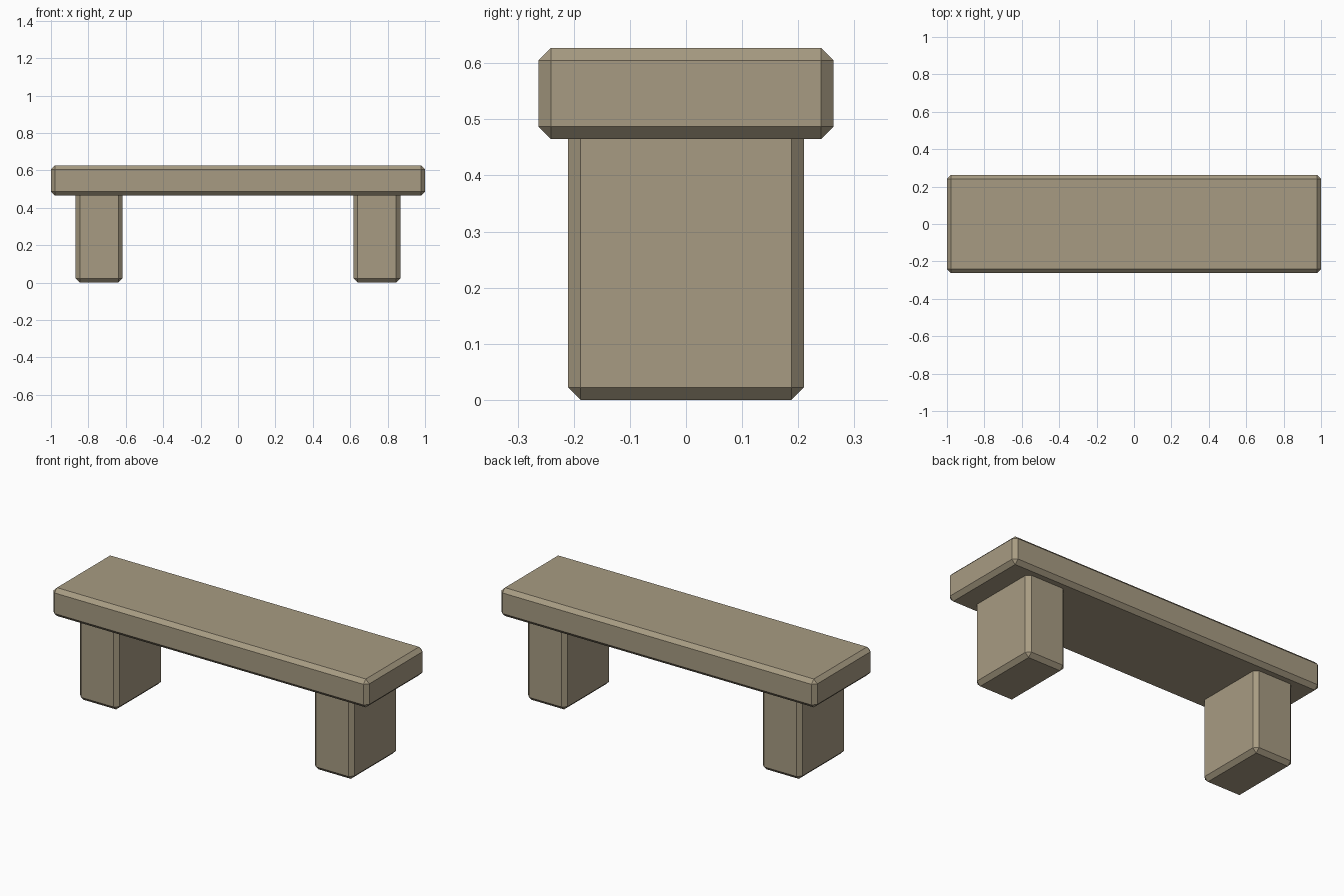
import bpy
import bmesh

# Remove the default cube
cube = bpy.data.objects.get("Cube")
if cube:
    bpy.data.objects.remove(cube, do_unlink=True)

CHAMFER = 0.022

# Single stone colour
stone = bpy.data.materials.new("warm_stone")
stone.use_nodes = True
colour = (0.39, 0.33, 0.225, 1.0)
stone.diffuse_color = colour
bsdf = next(n for n in stone.node_tree.nodes if n.type == "BSDF_PRINCIPLED")
bsdf.inputs["Base Color"].default_value = colour
bsdf.inputs["Roughness"].default_value = 0.9


def chamfered_block(name, size, centre):
    """Flat-shaded box with a single-segment chamfer on every edge."""
    bm = bmesh.new()
    bmesh.ops.create_cube(bm, size=1.0)
    bmesh.ops.scale(bm, vec=size, verts=bm.verts)
    bmesh.ops.bevel(bm, geom=bm.edges[:], offset=CHAMFER, offset_type="OFFSET",
                    segments=1, profile=0.5, affect="EDGES")
    mesh = bpy.data.meshes.new(name)
    bm.to_mesh(mesh)
    bm.free()
    mesh.materials.append(stone)
    obj = bpy.data.objects.new(name, mesh)
    obj.location = centre
    bpy.context.collection.objects.link(obj)
    return obj


# Seat slab
bottom, top = 0.465, 0.627
chamfered_block("seat", (2.0, 0.526, top - bottom), (0, 0, (bottom + top) / 2))

# Legs, running up into the slab so their top chamfer is hidden
leg_height = bottom + 0.04
for side, sign in (("left", 1), ("right", -1)):
    chamfered_block(side + "_leg", (0.25, 0.42, leg_height),
                    (sign * 0.743, 0, leg_height / 2))
